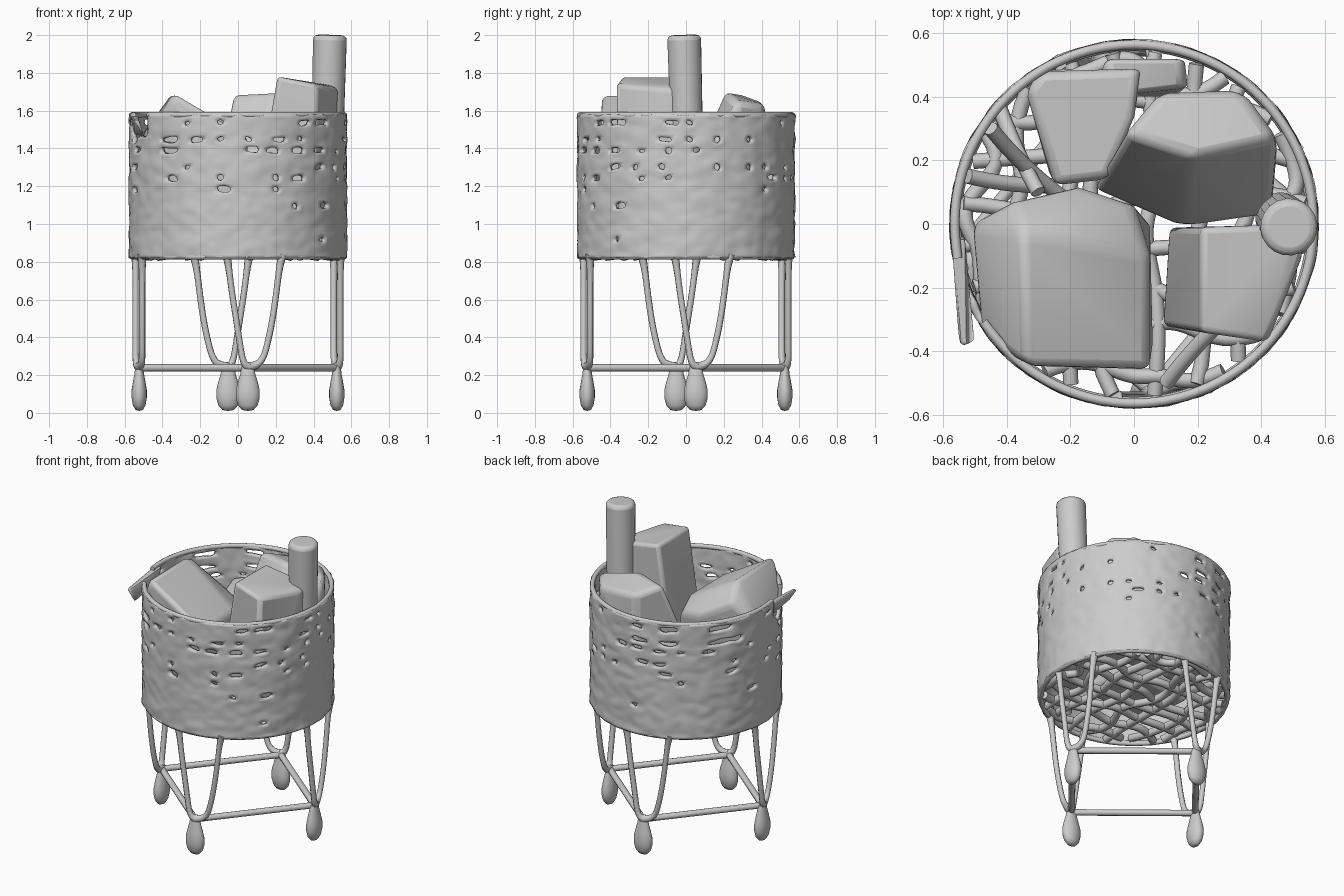
import bpy, bmesh, math, random
from mathutils import Vector

if "Cube" in bpy.data.objects:
    bpy.data.objects.remove(bpy.data.objects["Cube"])

random.seed(7)
R = 0.564


def add_mesh(name, bm):
    me = bpy.data.meshes.new(name)
    bmesh.ops.recalc_face_normals(bm, faces=bm.faces)
    bm.to_mesh(me)
    bm.free()
    ob = bpy.data.objects.new(name, me)
    bpy.context.collection.objects.link(ob)
    return ob


def smooth(ob, angle=35):
    bpy.ops.object.select_all(action='DESELECT')
    ob.select_set(True)
    bpy.context.view_layer.objects.active = ob
    bpy.ops.object.shade_smooth_by_angle(angle=math.radians(angle))


def rod(name, pts, r, scale_ends=1.0):
    # smooth round rod through the points, turned into a mesh
    cu = bpy.data.curves.new(name, 'CURVE')
    cu.dimensions = '3D'
    cu.bevel_depth = r
    cu.bevel_resolution = 2
    cu.use_fill_caps = True
    cu.resolution_u = 5
    sp = cu.splines.new('NURBS')
    sp.points.add(len(pts) - 1)
    for i, (p, q) in enumerate(zip(sp.points, pts)):
        p.co = (*q, 1)
        p.radius = scale_ends if i in (0, len(pts) - 1) else 1
    sp.use_endpoint_u = True
    sp.order_u = min(4, len(pts))
    ob = bpy.data.objects.new(name, cu)
    bpy.context.collection.objects.link(ob)
    bpy.ops.object.select_all(action='DESELECT')
    ob.select_set(True)
    bpy.context.view_layer.objects.active = ob
    bpy.ops.object.convert(target='MESH')
    return bpy.context.object


def chunk(name, pts, bevel=0.03):
    # split wood block: rounded convex hull of a few corners
    bm = bmesh.new()
    for p in pts:
        bm.verts.new(p)
    bmesh.ops.convex_hull(bm, input=bm.verts)
    bmesh.ops.delete(bm, geom=[v for v in bm.verts if not v.link_faces], context='VERTS')
    bmesh.ops.dissolve_limit(bm, angle_limit=math.radians(6), verts=bm.verts, edges=bm.edges)
    ob = add_mesh(name, bm)
    b = ob.modifiers.new('round', 'BEVEL')
    b.width, b.segments = bevel, 3
    b.angle_limit = math.radians(20)
    smooth(ob, 40)
    return ob


def polar(a, r, z):
    return Vector((r * math.cos(a), r * math.sin(a), z))


# basket wall: rippled grid with woven gaps and a torn patch of rim
NS, NR, Z0, Z1 = 96, 26, 0.82, 1.58
bm = bmesh.new()
grid = [[bm.verts.new(polar(2 * math.pi * i / NS,
                            R + random.uniform(-0.006, 0.008),
                            Z0 + (Z1 - Z0) * j / NR + random.uniform(-.008, .008) * (0 < j < NR)))
         for i in range(NS)] for j in range(NR + 1)]
gaps = set()
chance = {24: .5, 21: .7, 19: .5, 16: .5, 14: .4, 12: .25, 9: .15, 6: .08, 3: .08}
for j, p in chance.items():
    for c in range(0, NS, 4):
        if random.random() < p:
            s = c + random.randint(0, 1)
            for k in range(random.choice((1, 2, 2, 3)) if j > 18 else random.choice((1, 1, 2))):
                gaps.add((j, (s + k) % NS))
for j in range(22, NR):
    for i in range(51, 57):
        gaps.add((j, i))
for j in range(NR):
    for i in range(NS):
        if (j, i) not in gaps:
            k = (i + 1) % NS
            bm.faces.new((grid[j][i], grid[j][k], grid[j + 1][k], grid[j + 1][i]))
wall = add_mesh('basket_wall', bm)
m = wall.modifiers.new('soften', 'SUBSURF')
m.levels = m.render_levels = 1
m = wall.modifiers.new('thickness', 'SOLIDIFY')
m.thickness, m.offset = 0.024, 0
smooth(wall, 50)

# rims: top one is broken at the tear
a0, a1 = math.radians(213), math.radians(551)
rod('basket_top_rim', [polar(a0 + (a1 - a0) * i / 48, R, 1.577) for i in range(49)], 0.015)
rod('basket_bottom_rim', [polar(2 * math.pi * i / 48, R - .004, 0.827) for i in range(49)], 0.016)

# torn strip bent outwards
chunk('torn_strip', [(-.575, -.04, 1.575), (-.55, -.05, 1.47), (-.55, -.38, 1.55),
                     (-.50, -.37, 1.47), (-.53, -.04, 1.57), (-.525, -.38, 1.55)], 0.008)

# basket floor: loose weave of wavy strips
for d in range(2):
    for n in range(8):
        off = -0.47 + n * 0.134
        half = math.sqrt(max(0.01, 0.55 ** 2 - off ** 2))
        pts = []
        for k in range(7):
            t = -half + 2 * half * k / 6
            w = off + (random.uniform(-.1, .1) if 0 < k < 6 else 0)
            shrink = min(1, 0.54 / math.hypot(t, w))
            z = 0.84 + 0.012 * (-1) ** (k + n + d)
            t, w = t * shrink, w * shrink
            pts.append((t, w, z) if d == 0 else (w, t, z))
        rod(f'floor_strip_{d}_{n}', pts, 0.024)

# four feet set slightly off-axis, each with a lopsided V of two rods, and the stretcher square
prof = [(0, .01), (.03, .015), (.052, .04), (.063, .08), (.063, .12), (.052, .165),
        (.04, .205), (.034, .235), (.024, .26), (0, .268)]
for n in range(4):
    a = n * math.pi / 2
    radial, tang = polar(a, 1, 0), polar(a + math.pi / 2, 1, 0)
    base = radial * 0.523 + tang * 0.052
    bm = bmesh.new()
    rings = []
    for r, z in prof:
        rings.append([bm.verts.new(base + radial * (r * .64 * math.cos(t)) + tang * (r * math.sin(t))
                                   + Vector((0, 0, z)))
                      for t in (2 * math.pi * k / 20 for k in range(20))])
    for lo, hi in zip(rings, rings[1:]):
        for k in range(20):
            q = (k + 1) % 20
            bm.faces.new((lo[k], lo[q], hi[q], hi[k]))
    bmesh.ops.remove_doubles(bm, verts=bm.verts, dist=1e-5)
    smooth(add_mesh(f'foot_{n}', bm), 60)

    def at(u, z, r):
        return radial * r + tang * u + Vector((0, 0, z))
    for side, r, us in (('inner', .542, (.055, .03, .015, -.01, -.035, -.05, -.06)),
                        ('outer', .507, (.06, .12, .15, .185, .205, .22, .235))):
        zs = (.245, .25, .33, .5, .65, .78, .84)
        rod(f'leg_rod_{n}_{side}', [at(u, z, .525 if i == 0 else r)
                                    for i, (u, z) in enumerate(zip(us, zs))], 0.017, 1.5)
    nxt = tang * 0.523 - radial * 0.052
    up = Vector((0, 0, .238))
    rod(f'stretcher_{n}', [base + up, (base + nxt) / 2 + up, nxt + up], 0.02)

# firewood blocks
chunk('front_left_block', [
    (-.34, -.45, 1.69), (-.35, -.03, 1.69), (.05, -.46, 1.46), (.05, -.1, 1.46), (0, .06, 1.42),
    (-.17, .12, 1.46), (-.38, .07, 1.58), (-.51, 0, 1.47), (-.48, -.34, 1.46),
    (-.38, -.33, .95), (.06, -.4, 1.0), (.05, 0, 1.0), (-.42, 0, .95)])
chunk('front_right_block', [
    (.21, -.01, 1.78), (.21, -.34, 1.78), (.42, -.37, 1.74), (.53, -.1, 1.71), (.52, 0, 1.73),
    (.11, -.01, 1.1), (.09, -.32, 1.1), (.4, -.36, .95), (.5, -.03, .95), (.15, -.3, .92)])
chunk('back_right_block', [
    (-.03, .28, 1.69), (.18, .21, 1.7), (.45, .27, 1.65), (.34, .42, 1.63), (.08, .41, 1.64),
    (-.13, .11, 1.2), (.15, -.01, 1.2), (.43, .03, 1.2), (.45, .25, .95), (.1, .4, .95),
    (-.08, .15, .95), (.35, .05, .95)])
chunk('back_left_block', [
    (-.34, .42, 1.38), (-.29, .48, 1.38), (.02, .49, 1.38), (0, .33, 1.38), (-.08, .14, 1.36),
    (-.25, .12, 1.36), (-.3, .46, .92), (.02, .46, .92), (-.08, .16, .92), (-.26, .14, .92)])
chunk('back_small_block', [
    (-.1, .52, 1.25), (.16, .52, 1.22), (.17, .43, 1.2), (-.1, .4, 1.25),
    (-.08, .5, .9), (.15, .5, .9), (.14, .4, .9), (-.08, .4, .9)])

# upright round log, slightly leaning
top, low = Vector((.487, -.01, 2.0)), Vector((.46, .02, .93))
bm = bmesh.new()
bmesh.ops.create_cone(bm, cap_ends=True, segments=20, radius1=.08, radius2=.09,
                      depth=(top - low).length)
log = add_mesh('upright_log', bm)
log.location = (top + low) / 2
log.rotation_mode = 'QUATERNION'
log.rotation_quaternion = (top - low).to_track_quat('Z', 'Y')
b = log.modifiers.new('round', 'BEVEL')
b.width, b.segments, b.angle_limit = .025, 3, math.radians(40)
smooth(log, 40)

# thin branches lying at the left and front
for n, (p, q) in enumerate([((-.45, .3, 1.2), (-.22, .08, .95)), ((-.52, .15, 1.05), (-.25, .12, .9)),
                            ((-.42, .36, .95), (-.3, .1, 1.1)), ((.1, -.5, .9), (.28, -.3, 1.05))]):
    mid = [(a + c) / 2 + random.uniform(-.02, .02) for a, c in zip(p, q)]
    rod(f'branch_{n}', [p, mid, q], 0.024)
